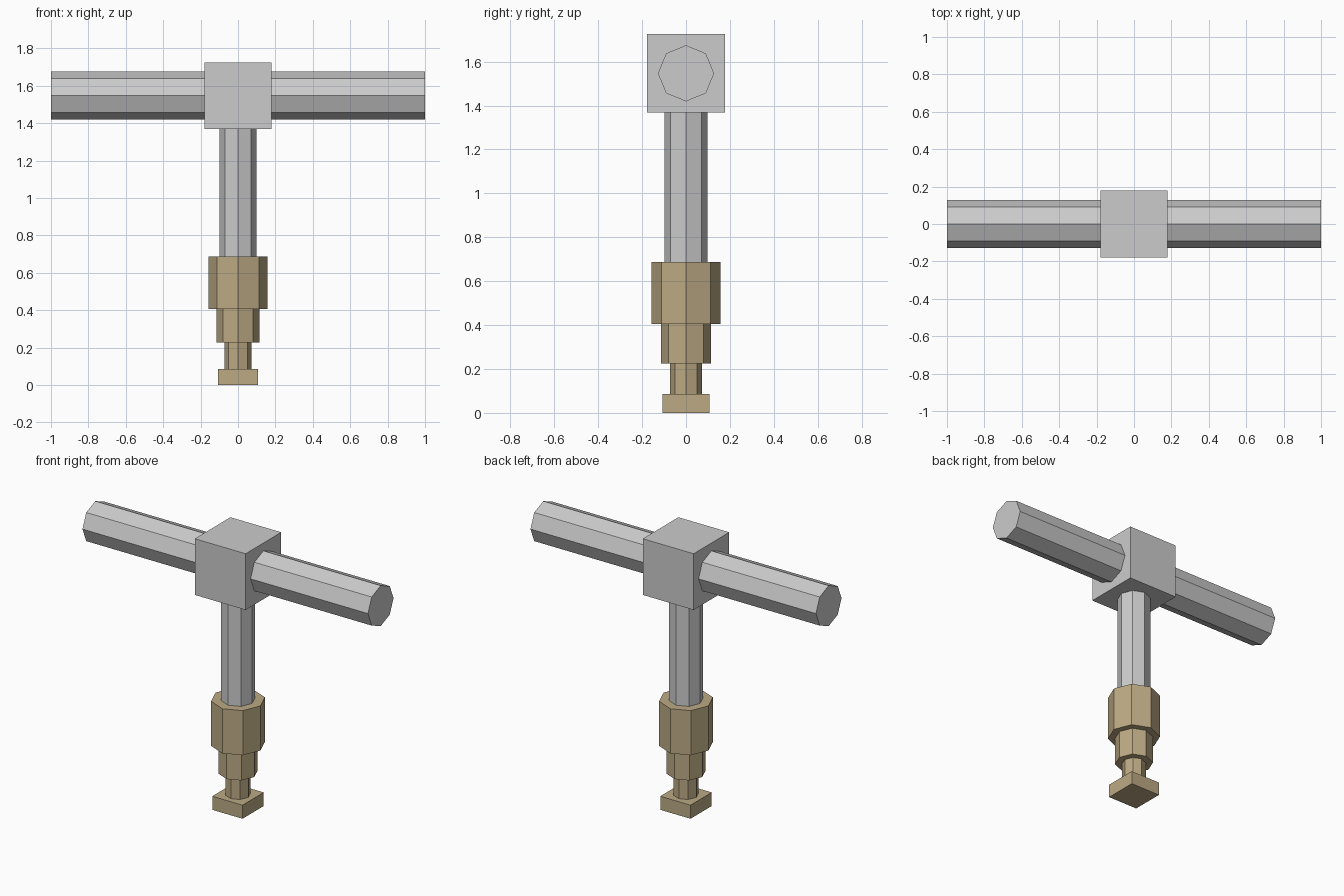
import bpy
from math import pi

if "Cube" in bpy.data.objects:
    bpy.data.objects.remove(bpy.data.objects["Cube"])

brass = bpy.data.materials.new("brass")
brass.diffuse_color = (0.50, 0.40, 0.23, 1)
brass.use_nodes = True
brass.node_tree.nodes["Principled BSDF"].inputs["Base Color"].default_value = brass.diffuse_color


def finish(name, mat):
    ob = bpy.context.object
    ob.name = name
    if mat:
        ob.data.materials.append(mat)
    return ob


def octagon_rod(name, radius, z0, z1, mat=None):
    # upright eight-sided rod, corners on the x and y axes
    bpy.ops.mesh.primitive_cylinder_add(vertices=8, radius=radius, depth=z1 - z0,
                                        location=(0, 0, (z0 + z1) / 2))
    return finish(name, mat)


def block(name, width, z0, z1, mat=None):
    bpy.ops.mesh.primitive_cube_add(size=1, location=(0, 0, (z0 + z1) / 2))
    ob = finish(name, mat)
    ob.scale = (width, width, z1 - z0)
    bpy.ops.object.transform_apply(location=False, rotation=False, scale=True)
    return ob


# brass lower end: square foot and three stepped collars
block("foot", 0.212, 0, 0.086, brass)
octagon_rod("lower_neck", 0.072, 0.086, 0.226, brass)
octagon_rod("middle_collar", 0.114, 0.226, 0.405, brass)
octagon_rod("upper_collar", 0.157, 0.405, 0.688, brass)

# grey shaft and cube-shaped head
octagon_rod("shaft", 0.099, 0.688, 1.37)
block("head_block", 0.356, 1.369, 1.725)

# crossbar running through the head along x
bpy.ops.mesh.primitive_cylinder_add(vertices=8, radius=0.128, depth=2,
                                    location=(0, 0, 1.547), rotation=(0, pi / 2, 0))
finish("crossbar", None)
